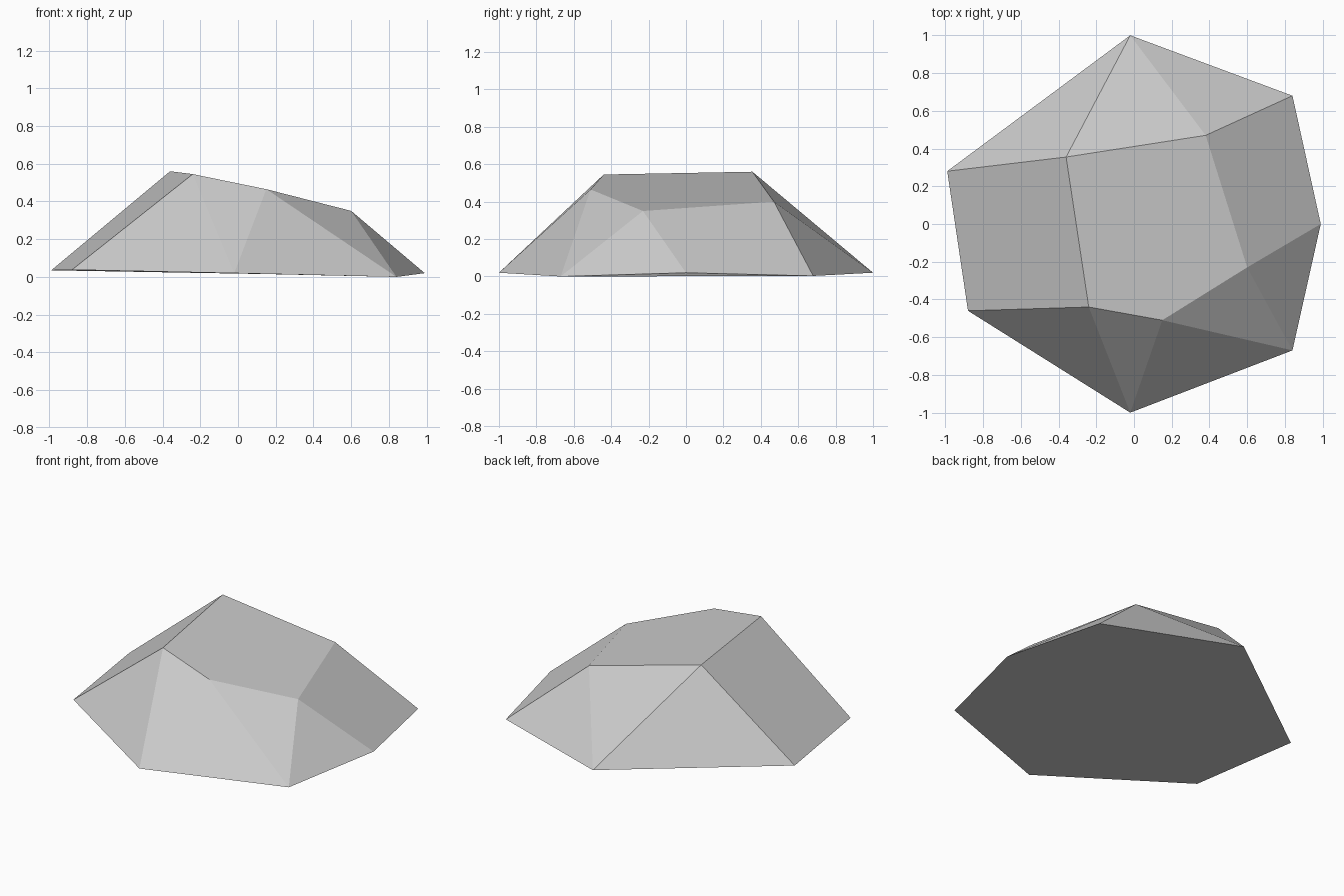
import bpy
import bmesh

if "Cube" in bpy.data.objects:
    bpy.data.objects.remove(bpy.data.objects["Cube"])

# Stone colour
stone = bpy.data.materials.new("stone grey")
stone.diffuse_color = (0.6, 0.6, 0.6, 1.0)
stone.use_nodes = True
stone.node_tree.nodes["Principled BSDF"].inputs["Base Color"].default_value = stone.diffuse_color

# Outline of the foot and of the slanted crown facet, counter-clockwise
foot = [(-0.99, 0.28, 0.035), (-0.88, -0.46, 0.038), (-0.02, -1.0, 0.02),
        (0.84, -0.67, 0.0), (0.99, 0.0, 0.02), (0.84, 0.68, 0.003),
        (-0.02, 1.0, 0.02)]
crown = [(-0.36, 0.355, 0.56), (-0.24, -0.44, 0.545), (0.15, -0.51, 0.465),
         (0.60, -0.23, 0.35), (0.38, 0.47, 0.40)]

bm = bmesh.new()
f = [bm.verts.new(p) for p in foot]
c = [bm.verts.new(p) for p in crown]

# Underside and crown
bm.faces.new(f[::-1])
bm.faces.new(c)

# Chipped facets joining the foot to the crown
for facet in [(f[0], f[1], c[1], c[0]),
              (f[1], f[2], c[1]), (c[1], f[2], c[2]),
              (f[2], f[3], c[2]), (c[2], f[3], c[3]),
              (f[3], f[4], c[3]), (f[4], f[5], c[4], c[3]),
              (f[5], f[6], c[4]), (c[4], f[6], c[0]),
              (f[6], f[0], c[0])]:
    bm.faces.new(facet)

bmesh.ops.recalc_face_normals(bm, faces=bm.faces[:])
mesh = bpy.data.meshes.new("rock")
bm.to_mesh(mesh)
bm.free()
mesh.materials.append(stone)
rock = bpy.data.objects.new("rock", mesh)
bpy.context.collection.objects.link(rock)
